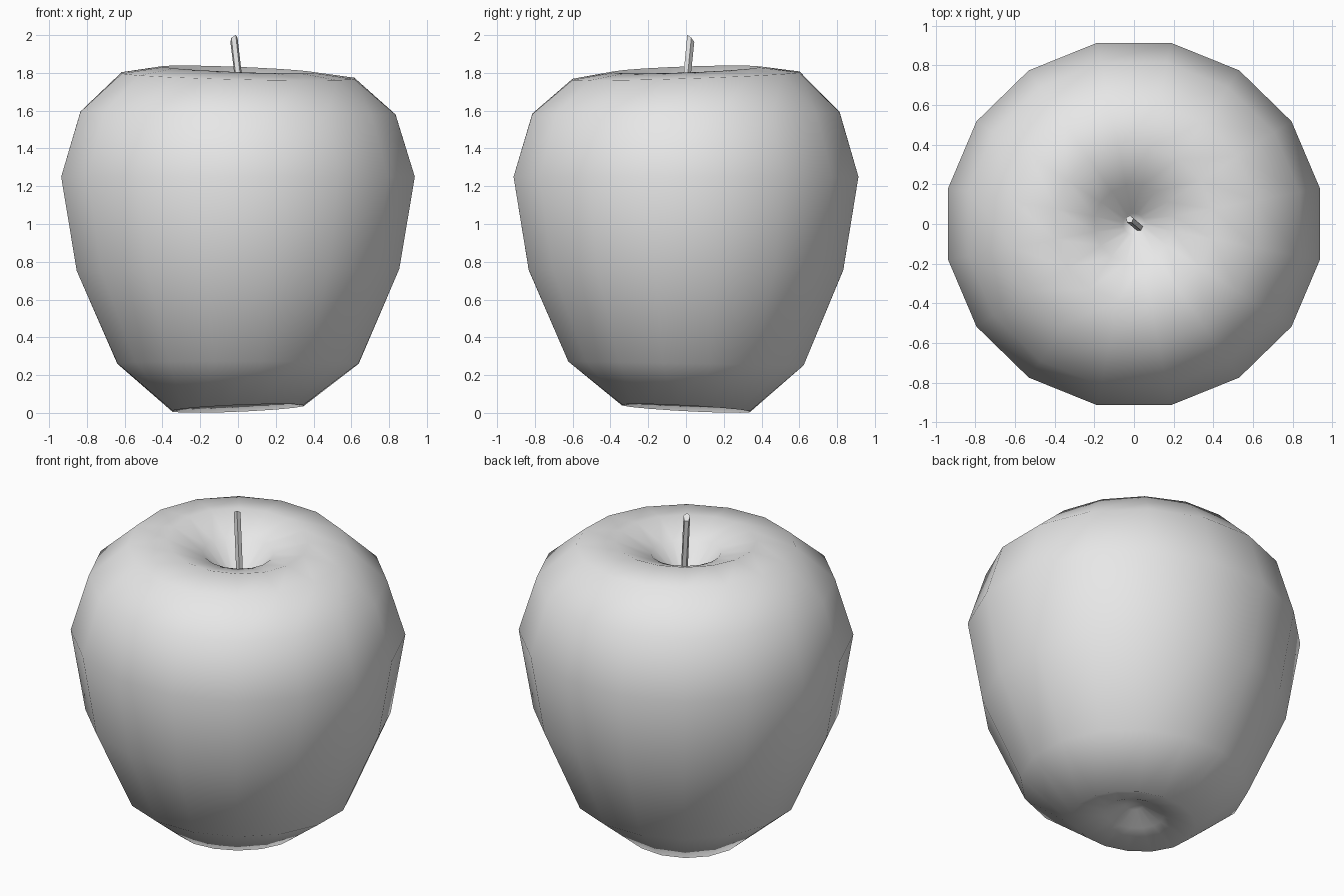
import bpy, bmesh
from math import cos, sin, pi
from mathutils import Vector

cube = bpy.data.objects.get("Cube")
if cube:
    bpy.data.objects.remove(cube, do_unlink=True)

SIDES = 16


def make_material(name, rgb):
    mat = bpy.data.materials.new(name)
    mat.use_nodes = True
    mat.diffuse_color = (*rgb, 1)
    mat.node_tree.nodes["Principled BSDF"].inputs["Base Color"].default_value = (*rgb, 1)
    return mat


def add_object(name, bm, mat):
    bmesh.ops.recalc_face_normals(bm, faces=bm.faces)
    mesh = bpy.data.meshes.new(name)
    bm.to_mesh(mesh)
    bm.free()
    mesh.materials.append(mat)
    obj = bpy.data.objects.new(name, mesh)
    bpy.context.collection.objects.link(obj)
    return obj


def bridge(bm, a, b):
    n = len(a)
    for i in range(n):
        j = (i + 1) % n
        bm.faces.new((a[i], a[j], b[j], b[i]))


def fan(bm, ring, tip):
    pole = bm.verts.new(tip)
    for i, v in enumerate(ring):
        bm.faces.new((v, ring[(i + 1) % len(ring)], pole))


grey = make_material("plain grey", (0.8, 0.8, 0.8))

# Fruit body: radius, height, lean along x, lean along y for each ring
profile = [
    (0.05, 0.13, 0, 0),
    (0.17, 0.075, 0.005, -0.007),
    (0.35, 0.024, 0.015, -0.018),
    (0.645, 0.262, 0, -0.01),
    (0.862, 0.757, 0.005, 0),
    (0.945, 1.25, 0, 0),
    (0.842, 1.587, -0.008, 0.004),
    (0.622, 1.785, -0.015, 0.02),
    (0.4, 1.818, -0.016, 0.014),
    (0.2, 1.745, -0.008, 0.005),
    (0.055, 1.59, 0, 0),
]
bm = bmesh.new()
rings = []
for r, z, lean_x, lean_y in profile:
    ring = []
    for i in range(SIDES):
        a = (i + 0.5) * 2 * pi / SIDES
        ring.append(bm.verts.new((r * 1.01 * cos(a), r * 0.985 * sin(a),
                                  z + lean_x * cos(a) + lean_y * sin(a))))
    rings.append(ring)
for low, high in zip(rings, rings[1:]):
    bridge(bm, low, high)
fan(bm, rings[0], (0, 0, 0.14))
fan(bm, rings[-1], (0, 0, 1.56))
body = add_object("fruit_body", bm, grey)
body.data.shade_smooth()

# Stem: slim leaning prism with a slanted tip
bm = bmesh.new()
ends = []
for centre, slant in ((Vector((0.03, -0.02, 1.54)), 0), (Vector((-0.022, 0.024, 1.98)), 0.02)):
    ring = []
    for i in range(5):
        a = i * 2 * pi / 5 - pi / 3
        offset = Vector((0.02 * cos(a), 0.02 * sin(a), slant * cos(a + pi / 3)))
        ring.append(bm.verts.new(centre + offset))
    ends.append(ring)
bridge(bm, *ends)
for ring in ends:
    bm.faces.new(ring)
stem = add_object("stem", bm, grey)
bpy.context.view_layer.objects.active = stem
stem.select_set(True)
bpy.ops.object.shade_smooth_by_angle()
